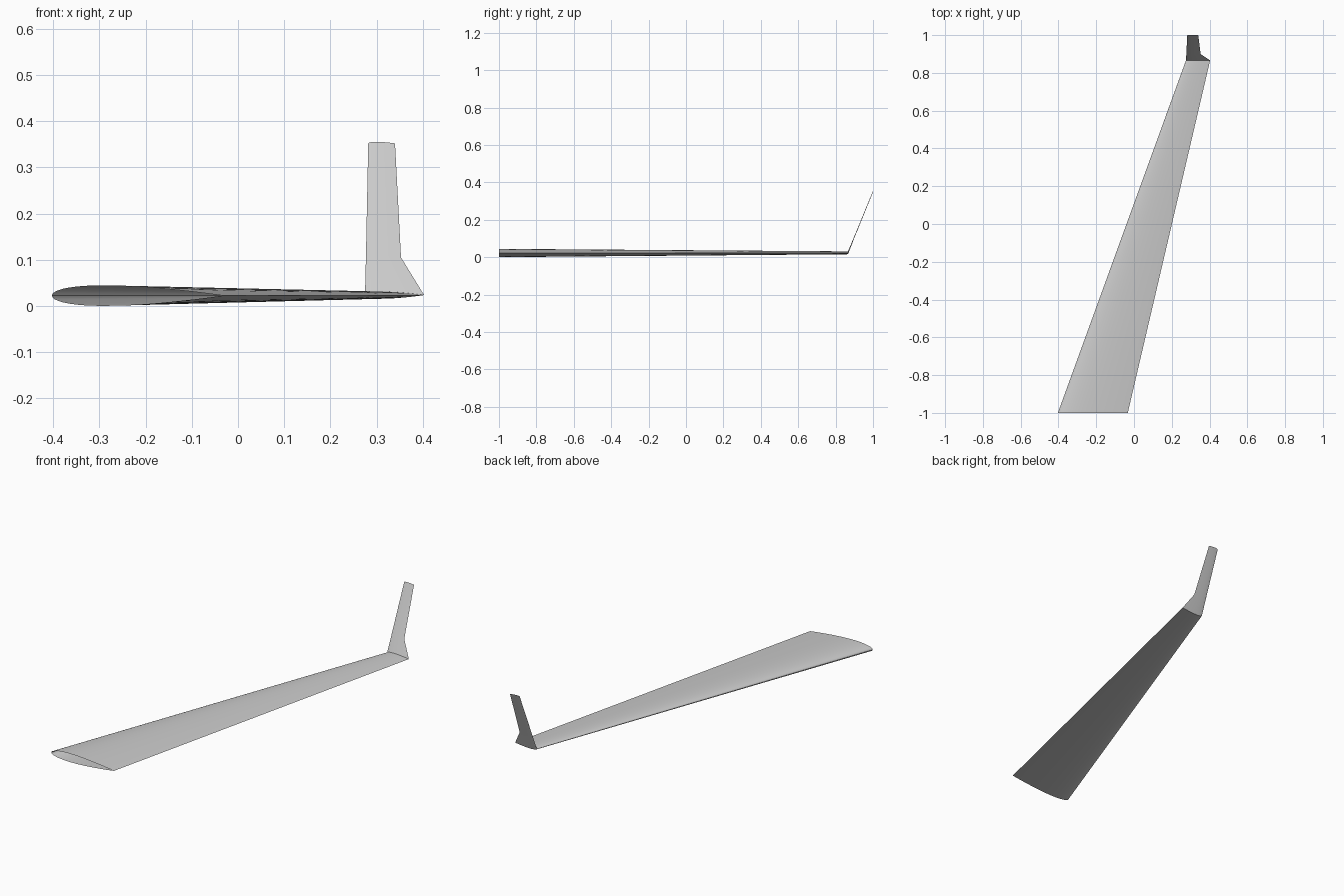
import bpy
import bmesh
import math

cube = bpy.data.objects.get("Cube")
if cube:
    bpy.data.objects.remove(cube, do_unlink=True)

grey = bpy.data.materials.new("light_grey")
grey.use_nodes = True
colour = (0.6, 0.6, 0.6, 1)
grey.diffuse_color = colour
grey.node_tree.nodes["Principled BSDF"].inputs["Base Color"].default_value = colour

STEPS = 24
THICKNESS = 0.12


def half_thickness(t):
    """Symmetric aerofoil with a closed trailing edge, for unit chord."""
    return 5 * THICKNESS * (0.2969 * math.sqrt(t) - 0.126 * t - 0.3516 * t**2
                            + 0.2843 * t**3 - 0.1036 * t**4)


def section(lead, trail, y, z):
    """Closed loop of points: trailing edge, over the top, back underneath."""
    chord = trail - lead
    points = []
    for i in range(2 * STEPS):
        angle = math.pi * i / STEPS
        t = (1 + math.cos(angle)) / 2
        side = 1 if i <= STEPS else -1
        h = 0 if i == 0 else side * half_thickness(t)
        points.append((lead + t * chord, y, z + h * chord))
    return points


def loft(name, stations):
    """Skin a row of aerofoil sections, leaving the ends open."""
    bm = bmesh.new()
    rings = [[bm.verts.new(p) for p in section(*s)] for s in stations]
    for a, b in zip(rings, rings[1:]):
        for i in range(len(a)):
            j = (i + 1) % len(a)
            bm.faces.new((a[i], a[j], b[j], b[i]))
    mesh = bpy.data.meshes.new(name)
    bm.to_mesh(mesh)
    bm.free()
    mesh.materials.append(grey)
    obj = bpy.data.objects.new(name, mesh)
    bpy.context.collection.objects.link(obj)
    bpy.ops.object.select_all(action="DESELECT")
    obj.select_set(True)
    bpy.context.view_layer.objects.active = obj
    bpy.ops.object.shade_smooth_by_angle(angle=math.radians(30))
    return obj


# Stations: leading edge x, trailing edge x, y, chord line z
root = (-0.403, -0.033, -1.0, 0.0225)
tip = (0.275, 0.403, 0.866, 0.0235)
loft("wing", [root, tip])

# Canted winglet with a swept-in trailing edge at its base
loft("winglet", [tip, (0.277, 0.353, 0.899, 0.105), (0.282, 0.340, 1.0, 0.352)])
